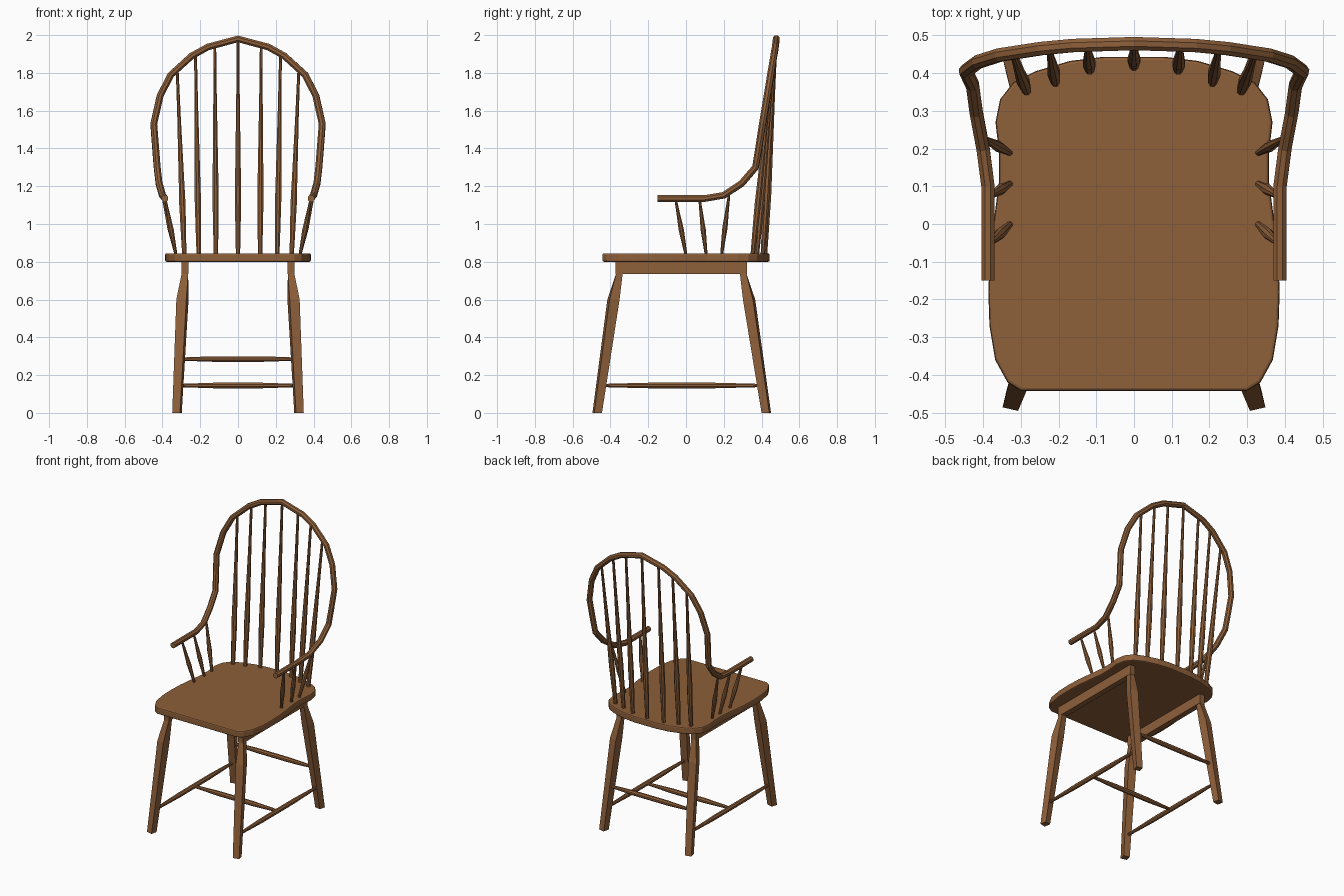
import bpy, bmesh, math
from mathutils import Vector

if "Cube" in bpy.data.objects:
    bpy.data.objects.remove(bpy.data.objects["Cube"])

wood = bpy.data.materials.new("wood")
wood.diffuse_color = (0.27, 0.115, 0.042, 1)
wood.use_nodes = True
wood.node_tree.nodes["Principled BSDF"].inputs["Base Color"].default_value = wood.diffuse_color


def finish(name, bm):
    bmesh.ops.recalc_face_normals(bm, faces=bm.faces)
    me = bpy.data.meshes.new(name)
    bm.to_mesh(me)
    bm.free()
    me.materials.append(wood)
    ob = bpy.data.objects.new(name, me)
    bpy.context.collection.objects.link(ob)
    return ob


def skin(name, rings):
    """Bridge rings of points into a closed tube."""
    bm = bmesh.new()
    vs = [[bm.verts.new(p) for p in r] for r in rings]
    n = len(vs[0])
    for a, b in zip(vs, vs[1:]):
        for i in range(n):
            j = (i + 1) % n
            bm.faces.new((a[i], a[j], b[j], b[i]))
    bm.faces.new(vs[0])
    bm.faces.new(vs[-1])
    return finish(name, bm)


def sweep(name, pts, radii, sides=8, side=Vector((1, 0, 0))):
    """Sweep a polygon along a path, carrying the side direction along."""
    pts = [Vector(p) for p in pts]
    rings = []
    for i, p in enumerate(pts):
        t = (pts[min(i + 1, len(pts) - 1)] - pts[max(i - 1, 0)]).normalized()
        side = (side - t * side.dot(t)).normalized()
        up = t.cross(side)
        angles = [2 * math.pi * (k + 0.5) / sides for k in range(sides)]
        rings.append([p + (side * math.cos(a) + up * math.sin(a)) * radii[i] for a in angles])
    return skin(name, rings)


def spindle(name, a, b, profile, sides=8):
    """Turned rod from a to b; profile lists (fraction, radius)."""
    a, b = Vector(a), Vector(b)
    d = (b - a).normalized()
    ref = Vector((1, 0, 0)) if abs(d.x) < 0.8 else Vector((0, 1, 0))
    sweep(name, [a.lerp(b, t) for t, _ in profile], [r for _, r in profile], sides, ref)


# Seat: rounded, waisted outline with softened edges
half = [(0.30, -0.442), (0.335, -0.42), (0.368, -0.36), (0.383, -0.27), (0.386, -0.18),
        (0.382, -0.08), (0.370, 0.02), (0.358, 0.11), (0.358, 0.19), (0.367, 0.27),
        (0.355, 0.33), (0.32, 0.375), (0.26, 0.405), (0.17, 0.432), (0.08, 0.443)]
outline = half + [(-x, y) for x, y in reversed(half)]
seat = skin("seat", [[(x, y, z) for x, y in outline] for z in (0.80, 0.845)])
bev = seat.modifiers.new("soft_edge", 'BEVEL')
bev.width = 0.008
bev.segments = 2
bev.limit_method = 'ANGLE'
bev.angle_limit = math.radians(60)

# Continuous bow: arms flowing up into the back hoop
bow = [(0.387, -0.15, 1.135), (0.387, 0.10, 1.135), (0.400, 0.20, 1.152), (0.418, 0.295, 1.215),
       (0.428, 0.368, 1.30), (0.436, 0.385, 1.40), (0.446, 0.405, 1.53), (0.412, 0.430, 1.68),
       (0.355, 0.448, 1.79), (0.245, 0.465, 1.89), (0.160, 0.473, 1.937), (0, 0.478, 1.98)]
path = [(-x, y, z) for x, y, z in bow] + bow[-2::-1]
sweep("bow_and_arms", path, [0.019] * len(path))

# Back spindles fanning up into the hoop
back_profile = [(0, 0.012), (0.12, 0.015), (0.28, 0.018), (0.45, 0.015), (0.75, 0.010), (1, 0.008)]
fan = [(0, 0.418, 0, 0.477, 1.975), (0.117, 0.406, 0.123, 0.474, 1.95),
       (0.208, 0.375, 0.225, 0.466, 1.90), (0.284, 0.352, 0.322, 0.453, 1.82)]
for i, (x0, y0, x1, y1, z1) in enumerate(fan):
    for s in ((1, -1) if i else (1,)):
        spindle("back_spindle", (s * x0, y0, 0.83), (s * x1, y1, z1), back_profile)

arm_profile = [(0, 0.008), (0.2, 0.011), (0.45, 0.015), (0.75, 0.010), (1, 0.007)]
rod_profile = [(0, 0.009), (0.12, 0.012), (0.3, 0.016), (0.7, 0.016), (0.88, 0.012), (1, 0.009)]


def leg(name, s, sections):
    """Square leg, slightly turned, from (x, y, z, half size) sections."""
    rings = []
    for x, y, z, h, turn in sections:
        ring = []
        for k in range(4):
            a = math.radians(45 + 90 * k + turn)
            r = h * math.sqrt(2)
            ring.append((s * (x + r * math.cos(a)), y + r * math.sin(a), z))
        rings.append(ring)
    skin(name, rings)


for s in (1, -1):
    # Arm supports
    for y0, x1, y1, z1 in ((0.0, 0.385, -0.055, 1.13), (0.107, 0.385, 0.072, 1.13),
                           (0.188, 0.40, 0.228, 1.155)):
        spindle("arm_spindle", (s * 0.328, y0, 0.835), (s * x1, y1, z1), arm_profile)

    # Splayed legs
    leg("front_leg", s, [(0.323, -0.470, 0, 0.021, 13), (0.294, -0.384, 0.60, 0.027, 13),
                         (0.281, -0.352, 0.74, 0.017, 0), (0.281, -0.350, 0.80, 0.017, 0)])
    leg("back_leg", s, [(0.323, 0.425, 0, 0.021, -13), (0.294, 0.334, 0.60, 0.027, -13),
                        (0.281, 0.302, 0.74, 0.017, 0), (0.281, 0.300, 0.80, 0.017, 0)])

    # Rail under the seat and the side stretcher
    skin("seat_rail", [[(s * x, y, z) for x, z in ((0.262, 0.735), (0.300, 0.735),
                                                   (0.300, 0.805), (0.262, 0.805))]
                       for y in (-0.373, 0.322)])
    spindle("side_stretcher", (s * 0.316, -0.445, 0.145), (s * 0.316, 0.400, 0.145), rod_profile)

# Cross stretchers
spindle("middle_stretcher", (-0.312, -0.025, 0.145), (0.312, -0.025, 0.145), rod_profile)
spindle("back_stretcher", (-0.305, 0.382, 0.285), (0.305, 0.382, 0.285), rod_profile)
